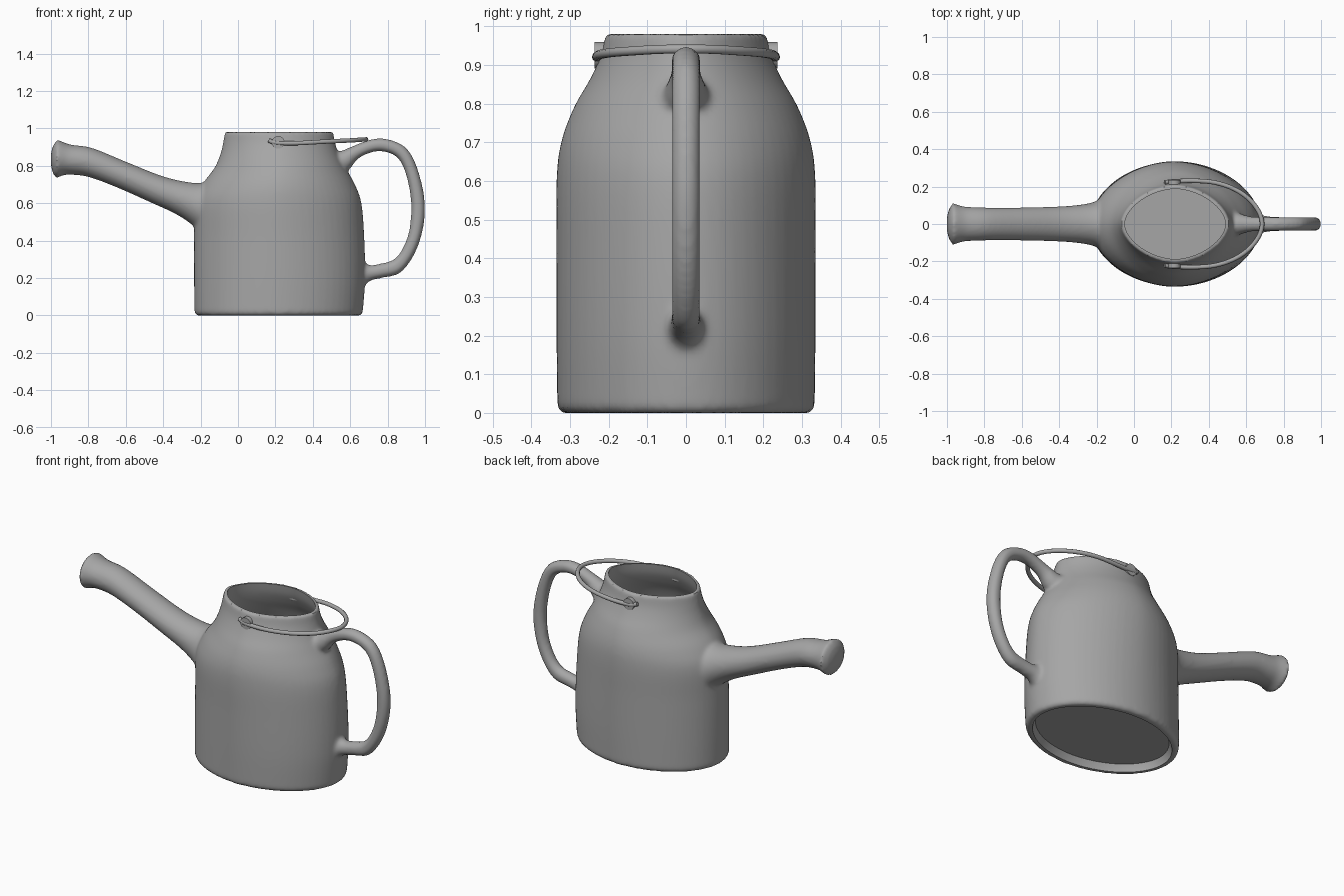
import bpy, bmesh, math
from mathutils import Vector

cube = bpy.data.objects.get("Cube")
if cube:
    bpy.data.objects.remove(cube, do_unlink=True)

grey = bpy.data.materials.new("plain grey")
grey.use_nodes = True
colour = (0.38, 0.38, 0.38, 1)
grey.diffuse_color = colour
grey.node_tree.nodes["Principled BSDF"].inputs["Base Color"].default_value = colour
SIDES = 64


def smooth_rows(rows, steps=5):
    """Catmull-Rom interpolation through rows of numbers."""
    rows = [Vector(r) for r in rows]
    out = []
    for i in range(len(rows) - 1):
        a, b, c = rows[max(i - 1, 0)], rows[i], rows[i + 1]
        d = rows[min(i + 2, len(rows) - 1)]
        for s in range(steps):
            t = s / steps
            out.append(0.5 * (2 * b + (c - a) * t + (2 * a - 5 * b + 4 * c - d) * t ** 2
                              + (3 * b - a - 3 * c + d) * t ** 3))
    return out + [rows[-1]]


def loft(name, rings):
    """Closed skin over a stack of rings."""
    bm = bmesh.new()
    loops = [[bm.verts.new(p) for p in ring] for ring in rings]
    for a, b in zip(loops, loops[1:]):
        for i in range(len(a)):
            j = (i + 1) % len(a)
            bm.faces.new((a[i], a[j], b[j], b[i]))
    bm.faces.new(loops[0])
    bm.faces.new(loops[-1])
    bmesh.ops.recalc_face_normals(bm, faces=bm.faces)
    mesh = bpy.data.meshes.new(name)
    bm.to_mesh(mesh)
    bm.free()
    mesh.materials.append(grey)
    obj = bpy.data.objects.new(name, mesh)
    bpy.context.collection.objects.link(obj)
    return obj


def power(v, e):
    return math.copysign(abs(v) ** e, v)


def plan_ring(z, x0, x1, hw, inset=0):
    """Level ring, an oval that becomes more pointed towards the top."""
    e = 2 / (1.95 - 0.2 * max(0, min(z, 1)))
    angles = [math.tau * i / SIDES for i in range(SIDES)]
    return [((x0 + x1) / 2 + ((x1 - x0) / 2 - inset) * power(math.cos(t), e),
             (hw - inset) * power(math.sin(t), e), z) for t in angles]


def tube_ring(xa, za, xb, zb, hw):
    """Oval ring between an upper and a lower edge point."""
    mid = Vector(((xa + xb) / 2, 0, (za + zb) / 2))
    half = Vector((xa, 0, za)) - mid
    return [mid + half * math.cos(math.tau * i / 32)
            + Vector((0, hw * math.sin(math.tau * i / 32), 0)) for i in range(32)]


def activate(obj):
    bpy.ops.object.select_all(action="DESELECT")
    obj.select_set(True)
    bpy.context.view_layer.objects.active = obj


# Body: height, left end, right end, half width
profile = smooth_rows([
    (0.025, -.233, .668, .333), (.2, -.235, .68, .335), (.42, -.235, .675, .335),
    (.6, -.232, .66, .335), (.7, -.19, .625, .323), (.79, -.125, .575, .29),
    (.86, -.095, .54, .25), (.92, -.08, .52, .222), (.98, -.07, .51, .208)])
base = [(0, -.22, .655, .32), (.01, -.23, .665, .33)]
body = loft("watering_can", [plan_ring(*r) for r in base + profile])

# Spout: upper edge, lower edge, half width, with a domed closed end
spout = loft("spout", [tube_ring(*r) for r in smooth_rows([
    (-.08, .76, -.08, .36, .17), (-.14, .73, -.17, .40, .15),
    (-.2, .708, -.235, .475, .117), (-.3, .718, -.33, .54, .1),
    (-.42, .75, -.47, .605, .092), (-.6, .822, -.65, .685, .088),
    (-.78, .895, -.8, .74, .088), (-.89, .912, -.9, .752, .092),
    (-.93, .925, -.94, .747, .1), (-.965, .94, -.972, .733, .112)])]
    + [tube_ring(-.988, .91, -.99, .76, .08), tube_ring(-1, .87, -1, .8, .04)])

# Rear handle: outer edge, inner edge, half width
handle = loft("handle", [tube_ring(*r) for r in smooth_rows([
    (.49, .87, .53, .73, .075), (.54, .875, .60, .785, .055), (.62, .908, .64, .835, .04),
    (.72, .943, .71, .87, .038), (.81, .94, .78, .875, .037), (.905, .89, .855, .84, .037),
    (.965, .77, .9, .745, .037), (1, .6, .925, .6, .037), (.987, .45, .915, .455, .037),
    (.94, .32, .878, .355, .037), (.865, .225, .83, .298, .037),
    (.77, .2, .755, .276, .038), (.70, .18, .70, .27, .044), (.65, .12, .65, .31, .055)])])

# Blend the three into one smooth shell
activate(body)
spout.select_set(True)
handle.select_set(True)
bpy.ops.object.join()
mod = body.modifiers.new("blend", "REMESH")
mod.mode = "VOXEL"
mod.voxel_size = 0.011
mod.use_smooth_shade = True
mod = body.modifiers.new("soften", "SMOOTH")
mod.factor = 0.5
mod.iterations = 6

# Hollow inside and recessed base
inner = [(.06, -.233, .668, .333)] + [r for r in profile if r[0] > .07]
inner.append((1.02, -.07, .51, .208))
cavity = loft("cavity_cutter", [plan_ring(*r, inset=.02) for r in inner])
recess = loft("base_cutter", [plan_ring(z, -.23, .665, .33, inset)
                              for z, inset in ((-.03, .03), (.01, .036), (.04, .05))])
for cutter in (cavity, recess):
    cutter.hide_render = True
    mod = body.modifiers.new("cut", "BOOLEAN")
    mod.operation = "DIFFERENCE"
    mod.solver = "EXACT"
    mod.object = cutter
activate(body)
for mod in list(body.modifiers):
    bpy.ops.object.modifier_apply(modifier=mod.name)
for cutter in (cavity, recess):
    bpy.data.objects.remove(cutter, do_unlink=True)
body.data.materials.clear()
body.data.materials.append(grey)
for poly in body.data.polygons:
    poly.material_index = 0
bpy.ops.object.shade_smooth_by_angle(angle=math.radians(40))

# Thin wire bail resting over the rear of the neck
half = [(.165, .222, .935), (.21, .228, .922), (.32, .231, .921), (.43, .222, .927),
        (.53, .19, .932), (.61, .138, .936), (.665, .07, .94)]
path = half + [(.685, 0, .941)] + [(x, -y, z) for x, y, z in reversed(half)]
curve = bpy.data.curves.new("bail_wire", "CURVE")
curve.dimensions = "3D"
curve.bevel_depth = 0.012
curve.bevel_resolution = 3
curve.use_fill_caps = True
line = curve.splines.new("POLY")
points = smooth_rows(path)
line.points.add(len(points) - 1)
for point, co in zip(line.points, points):
    point.co = (*co, 1)
line.use_smooth = True
curve.materials.append(grey)
bail = bpy.data.objects.new("bail_wire", curve)
bpy.context.collection.objects.link(bail)
activate(bail)
bpy.ops.object.convert(target="MESH")

# Round pivots on both sides of the neck
for side, label in ((-1, "front"), (1, "back")):
    bpy.ops.mesh.primitive_cylinder_add(vertices=32, radius=.034, depth=.028,
                                        location=(.215, side * .222, .925),
                                        rotation=(math.pi / 2, 0, 0))
    pivot = bpy.context.object
    pivot.name = label + "_pivot"
    pivot.data.materials.append(grey)
    bpy.ops.object.shade_smooth_by_angle(angle=math.radians(40))
